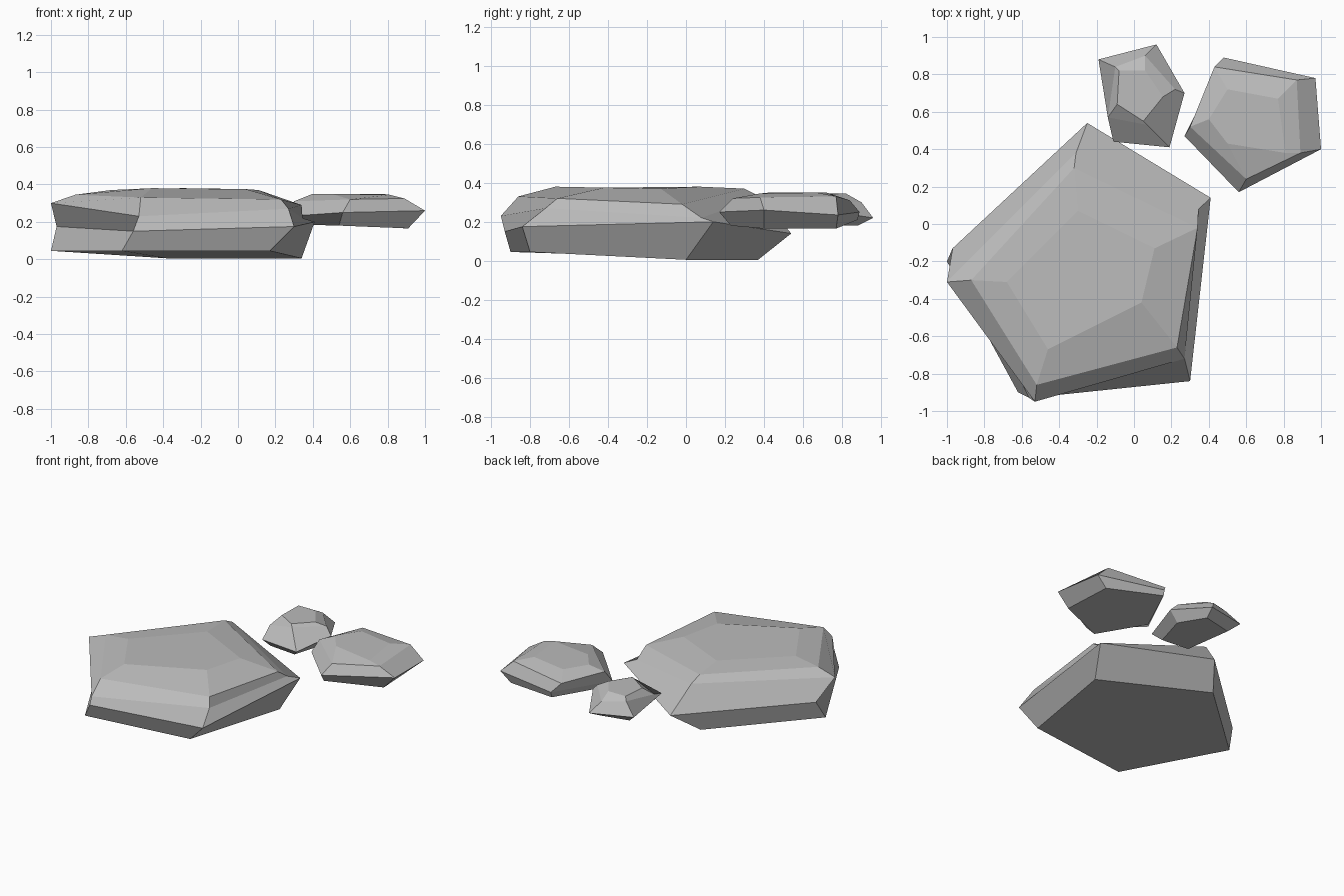
import bpy
import bmesh

cube = bpy.data.objects.get("Cube")
if cube:
    bpy.data.objects.remove(cube, do_unlink=True)


def make_material(name, colour):
    material = bpy.data.materials.new(name)
    material.use_nodes = True
    material.diffuse_color = colour
    shader = material.node_tree.nodes["Principled BSDF"]
    shader.inputs["Base Color"].default_value = colour
    shader.inputs["Roughness"].default_value = 0.9
    return material


def make_rock(name, material, rings):
    """Skin a stack of five-sided rings, listed from the base upwards."""
    bm = bmesh.new()
    loops = [[bm.verts.new(corner) for corner in ring] for ring in rings]
    for lower, upper in zip(loops, loops[1:]):
        for i, corner in enumerate(lower):
            j = (i + 1) % len(lower)
            bm.faces.new((corner, lower[j], upper[j], upper[i]))
    bm.faces.new(reversed(loops[0]))
    bm.faces.new(loops[-1])
    bmesh.ops.recalc_face_normals(bm, faces=bm.faces)

    mesh = bpy.data.meshes.new(name)
    bm.to_mesh(mesh)
    bm.free()
    mesh.materials.append(material)
    rock = bpy.data.objects.new(name, mesh)
    bpy.context.scene.collection.objects.link(rock)
    return rock


stone_grey = make_material("stone_grey", (0.5, 0.5, 0.5, 1))

# Corner order in every ring: front, front right, right or back right, back, left

# Large slab: base, belt, shoulder, upper rim, crown
large_base = [(-.62, -.9, .045), (.17, -.8, .045), (.34, 0, .005), (-.38, .37, .005), (-1, -.2, .045)]
large_belt = [(-.56, -.93, .15), (.3, -.84, .175), (.41, .14, .2), (-.25, .54, .14), (-.97, -.13, .175)]
large_shoulder = [(-.53, -.95, .23), (.27, -.72, .27), (.345, .08, .22), (-.31, .38, .33), (-1, -.31, .3)]
large_rim = [(-.52, -.86, .33), (.23, -.66, .32), (.34, -.02, .29), (-.32, .3, .37), (-.87, -.3, .345)]
large_crown = [(-.46, -.67, .38), (.04, -.42, .375), (.11, -.13, .37), (-.3, .07, .38), (-.68, -.31, .37)]
make_rock("large_rock", stone_grey,
          [large_base, large_belt, large_shoulder, large_rim, large_crown])

# Medium slab: base, belt, upper rim, crown
medium_base = [(.54, .23, .18), (.91, .4, .165), (.89, .77, .165), (.48, .88, .21), (.34, .55, .185)]
medium_belt = [(.56, .17, .25), (1, .4, .26), (.97, .78, .235), (.48, .89, .25), (.27, .47, .23)]
medium_rim = [(.6, .24, .32), (.89, .38, .325), (.87, .77, .33), (.43, .84, .31), (.3, .52, .31)]
medium_crown = [(.5, .43, .35), (.81, .38, .345), (.77, .67, .35), (.5, .72, .35), (.4, .56, .35)]
make_rock("medium_rock", stone_grey,
          [medium_base, medium_belt, medium_rim, medium_crown])

# Small stone: base, belt, upper rim, crown
small_base = [(-.07, .48, .18), (.14, .46, .18), (.21, .7, .18), (.1, .88, .18), (-.12, .83, .18)]
small_belt = [(-.11, .44, .23), (.19, .41, .23), (.27, .7, .26), (.12, .96, .22), (-.19, .88, .24)]
small_rim = [(-.14, .57, .28), (.07, .53, .335), (.22, .72, .31), (.06, .9, .3), (-.1, .84, .32)]
small_crown = [(-.09, .64, .34), (.05, .55, .348), (.155, .68, .34), (.06, .82, .345), (-.08, .82, .345)]
make_rock("small_rock", stone_grey,
          [small_base, small_belt, small_rim, small_crown])
